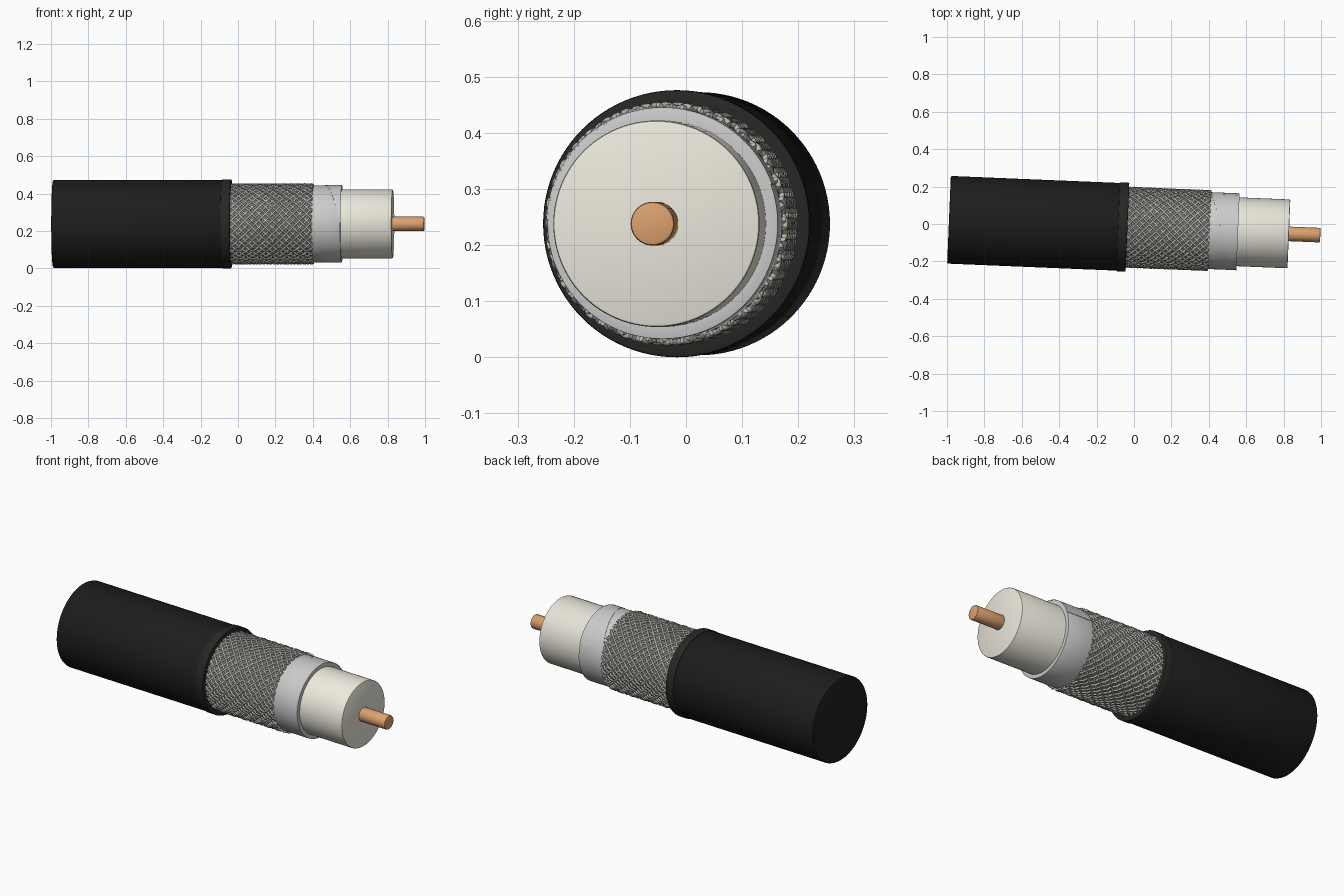
import bpy, bmesh, math
from mathutils import Matrix

if "Cube" in bpy.data.objects:
    bpy.data.objects.remove(bpy.data.objects["Cube"])

# Cable axis: runs along x, turned slightly about z
AXIS = Matrix.Translation((0, -0.0185, 0.238)) @ Matrix.Rotation(-0.0415, 4, 'Z')


def material(name, rgb):
    m = bpy.data.materials.new(name)
    m.diffuse_color = (*rgb, 1)
    m.use_nodes = True
    m.node_tree.nodes["Principled BSDF"].inputs["Base Color"].default_value = m.diffuse_color
    return m


BLACK = material("black_rubber", (0.012, 0.012, 0.011))
DARK = material("dark_rubber", (0.02, 0.02, 0.019))
BRAID = material("tinned_wire", (0.52, 0.51, 0.46))
GAP = material("braid_shadow", (0.2, 0.2, 0.18))
FOIL = material("foil", (0.75, 0.76, 0.75))
CREAM = material("cream_plastic", (0.84, 0.82, 0.72))
COPPER = material("copper", (0.72, 0.36, 0.16))


def point(s, r, t):
    """t is measured from the top toward the front."""
    return (s, -r * math.sin(t), r * math.cos(t))


def finish(name, bm, mat):
    bmesh.ops.recalc_face_normals(bm, faces=bm.faces)
    me = bpy.data.meshes.new(name)
    bm.to_mesh(me)
    bm.free()
    for p in me.polygons:
        p.use_smooth = True
    me.set_sharp_from_angle(angle=math.radians(35))
    me.materials.append(mat)
    ob = bpy.data.objects.new(name, me)
    bpy.context.collection.objects.link(ob)
    ob.matrix_world = AXIS
    return ob


def lathe(name, x0, x1, radius, bevel, mat, n=96, hole=0):
    """Turned layer with chamfered rims, solid or with a hole."""
    prof = [(x0, radius - bevel), (x0 + bevel * .3, radius - bevel * .3), (x0 + bevel, radius),
            (x1 - bevel, radius), (x1 - bevel * .3, radius - bevel * .3), (x1, radius - bevel)]
    if hole:
        prof += [(x1, hole), (x0, hole)]
    bm = bmesh.new()
    rings = [[bm.verts.new(point(s, r, 2 * math.pi * i / n)) for i in range(n)] for s, r in prof]
    pairs = list(zip(rings, rings[1:]))
    if hole:
        pairs.append((rings[-1], rings[0]))
    else:
        bm.faces.new(rings[0])
        bm.faces.new(rings[-1])
    for a, b in pairs:
        for i in range(n):
            j = (i + 1) % n
            bm.faces.new((a[i], a[j], b[j], b[i]))
    return finish(name, bm, mat)


# Concentric layers
lathe("outer_jacket", -0.99, -0.05, 0.2345, 0.006, BLACK)
lathe("jacket_cut_collar", -0.085, -0.035, 0.238, 0.004, DARK, hole=0.207)
lathe("braid_backing", -0.08, 0.398, 0.207, 0.001, GAP, hole=0.2)
lathe("foil_shield", 0.36, 0.555, 0.2055, 0.001, FOIL, hole=0.183)
lathe("dielectric_core", -0.06, 0.829, 0.184, 0.005, CREAM)
lathe("centre_conductor", 0.78, 0.997, 0.039, 0.005, COPPER, n=48)

# Foil overlap with a helical seam edge
bm = bmesh.new()
steps = 40
rows = []
for i in range(steps + 1):
    f = i / steps
    t = math.radians(-70 + 158 * f)
    s0 = 0.40 + 0.155 * f
    rows.append([bm.verts.new(point(s, r, t))
                 for s, r in ((s0, 0.205), (s0, 0.2075), (0.5565, 0.2075), (0.5565, 0.205))])
for a, b in zip(rows, rows[1:]):
    for k in range(4):
        bm.faces.new((a[k], a[(k + 1) % 4], b[(k + 1) % 4], b[k]))
bm.faces.new(rows[0])
bm.faces.new(rows[-1])
finish("foil_overlap", bm, FOIL)

# Woven braid: two opposing sets of helical wires passing over and under
N, TURNS, START, END, PTS = 36, 0.34, -0.045, 0.402, 98
cu = bpy.data.curves.new("braided_shield", 'CURVE')
cu.dimensions = '3D'
cu.bevel_depth = 0.0055
cu.bevel_resolution = 1
cu.use_fill_caps = True
for side in (1, -1):
    for i in range(N):
        sp = cu.splines.new('POLY')
        sp.points.add(PTS - 1)
        for j in range(PTS):
            f = j / (PTS - 1)
            turn = 2 * math.pi * TURNS * f
            r = 0.2095 + 0.0028 * side * math.cos(N * turn + math.pi * i)
            t = 2 * math.pi * i / N + side * turn
            sp.points[j].co = (*point(START + (END - START) * f, r, t), 1)
        sp.use_smooth = True
cu.materials.append(BRAID)
braid = bpy.data.objects.new("braided_shield", cu)
bpy.context.collection.objects.link(braid)
braid.matrix_world = AXIS
